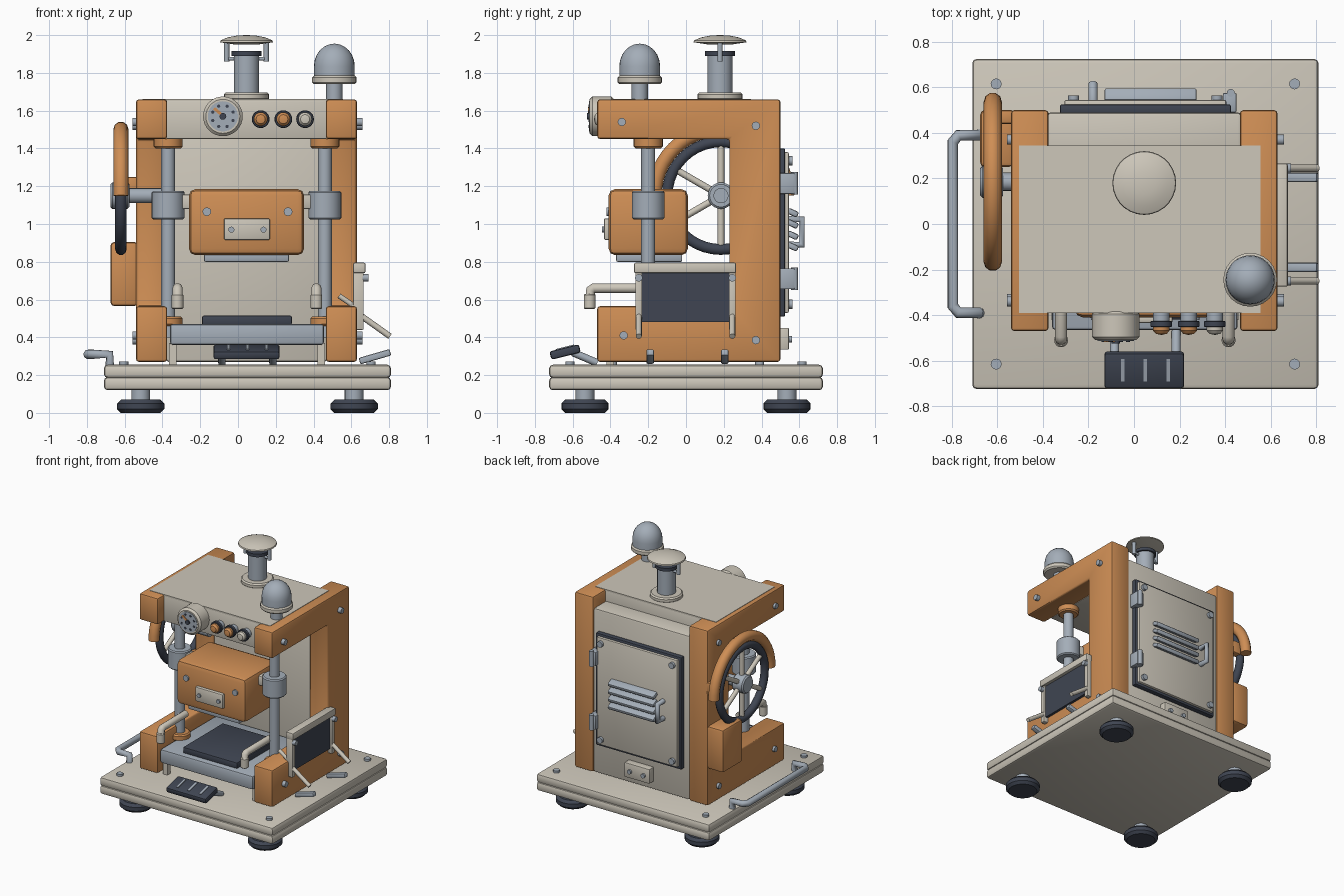
import bpy, bmesh
from math import radians, pi, sin, cos
from mathutils import Matrix, Vector

default_cube = bpy.data.objects.get("Cube")
if default_cube:
    bpy.data.objects.remove(default_cube, do_unlink=True)


def make_material(name, red, green, blue):
    material = bpy.data.materials.new(name)
    material.use_nodes = True
    colour = (red, green, blue, 1)
    material.diffuse_color = colour
    material.node_tree.nodes["Principled BSDF"].inputs["Base Color"].default_value = colour
    return material


cream = make_material("warm cream paint", .61, .57, .49)
orange = make_material("orange paint", .62, .27, .09)
dark = make_material("dark slate rubber", .05, .06, .085)
metal = make_material("blue grey steel", .37, .42, .48)


def finish(name, material, mesh_builder, matrix=None):
    """Turn a bmesh into a named object with smooth faces and sharp edges."""
    if matrix:
        mesh_builder.transform(matrix)
    bmesh.ops.recalc_face_normals(mesh_builder, faces=mesh_builder.faces[:])
    mesh = bpy.data.meshes.new(name)
    mesh_builder.to_mesh(mesh)
    mesh_builder.free()
    mesh.materials.append(material)
    mesh.shade_smooth()
    mesh.set_sharp_from_angle(angle=radians(35))
    part = bpy.data.objects.new(name, mesh)
    bpy.context.scene.collection.objects.link(part)
    return part


def round_edges(builder, width):
    if width:
        bmesh.ops.bevel(builder, geom=builder.edges[:], offset=width, segments=2,
                        profile=.5, affect="EDGES", clamp_overlap=True)


def box(name, material, xs, ys, zs, bevel=.0, tilt=None):
    """Box from axis ranges; tilt is (angle, axis) about its centre."""
    spans = (xs, ys, zs)
    centre = Vector([(low + high) / 2 for low, high in spans])
    builder = bmesh.new()
    bmesh.ops.create_cube(builder, size=1)
    bmesh.ops.scale(builder, vec=[high - low for low, high in spans], verts=builder.verts[:])
    round_edges(builder, bevel)
    matrix = Matrix.Translation(centre)
    if tilt:
        matrix = matrix @ Matrix.Rotation(radians(tilt[0]), 4, tilt[1])
    return finish(name, material, builder, matrix)


def lathe(name, material, place, profile, axis=(0, 0, 1), sides=24):
    """Spin (radius, height) points around an axis through place."""
    builder = bmesh.new()
    verts = [builder.verts.new((radius, 0, height)) for radius, height in profile]
    edges = [builder.edges.new(pair) for pair in zip(verts, verts[1:])]
    bmesh.ops.spin(builder, geom=verts + edges, axis=(0, 0, 1), cent=(0, 0, 0),
                   angle=2 * pi, steps=sides)
    bmesh.ops.remove_doubles(builder, verts=builder.verts[:], dist=.0001)
    turn = Vector(axis).to_track_quat("Z", "Y").to_matrix().to_4x4()
    return finish(name, material, builder, Matrix.Translation(place) @ turn)


def disc(name, material, place, radius, depth, axis=(0, 0, 1), bevel=.0, sides=24):
    """Capped cylinder standing on place, with rounded rims."""
    profile = [(0, 0), (radius - bevel, 0), (radius, bevel),
               (radius, depth - bevel), (radius - bevel, depth), (0, depth)]
    return lathe(name, material, place, profile, axis, sides)


def rod(name, material, start, end, radius, sides=12):
    along = Vector(end) - Vector(start)
    return disc(name, material, start, radius, along.length, along, 0, sides)


def pipe(name, material, points, radius, smooth=False):
    curve = bpy.data.curves.new(name, "CURVE")
    curve.dimensions = "3D"
    curve.bevel_depth = radius
    curve.bevel_resolution = 3
    curve.use_fill_caps = True
    spline = curve.splines.new("POLY")
    spline.points.add(len(points) - 1)
    for point, place in zip(spline.points, points):
        point.co = (*place, 1)
        spline.use_smooth = True
    curve.materials.append(material)
    part = bpy.data.objects.new(name, curve)
    bpy.context.scene.collection.objects.link(part)
    return part


middle = .05
front, back, left, right = (0, -1, 0), (0, 1, 0), (1, 0, 0), (-1, 0, 0)

# Base plate, feet and corner bolts
box("base_lower", cream, (-.71, .81), (-.725, .725), (.12, .19), .02)
box("base_upper", cream, (-.71, .81), (-.725, .725), (.185, .255), .02)
for sx in (-1, 1):
    for sy in (-1, 1):
        foot = (middle + sx * .565, sy * .535)
        disc("foot_pad", dark, (*foot, 0), .125, .07, bevel=.02)
        disc("foot_stem", metal, (*foot, .06), .05, .07)
        disc("base_bolt", metal, (middle + sx * .655, sy * .615, .25), .024, .022, sides=12)

# C-shaped side frames
profile = [(-.47, .27), (.5, .27), (.5, 1.66), (-.47, 1.66),
           (-.47, 1.45), (.23, 1.45), (.23, .565), (-.47, .565)]
for side, inner in ((-1, -.375), (1, .465)):
    builder = bmesh.new()
    face = builder.faces.new([builder.verts.new((inner, y, z)) for y, z in profile])
    grown = bmesh.ops.extrude_face_region(builder, geom=[face])["geom"]
    moved = [item for item in grown if isinstance(item, bmesh.types.BMVert)]
    bmesh.ops.translate(builder, verts=moved, vec=(side * .165, 0, 0))
    round_edges(builder, .015)
    finish("side_frame", orange, builder)
    for y, z in ((-.34, 1.54), (.37, 1.52), (-.33, .41), (.37, .385)):
        disc("frame_bolt", metal, (middle + side * .58, y, z), .022, .028, (side, 0, 0), sides=12)

# Rear body and head
box("rear_body", cream, (-.38, .47), (.24, .49), (.27, 1.57), .015)
box("head", cream, (-.38, .47), (-.39, .345), (1.45, 1.655), .008)
box("head_top_plate", cream, (-.505, .555), (-.39, .345), (1.65, 1.663))

# Guide posts with collars and sliding bushings
for x in (-.37, .46):
    rod("guide_post", metal, (x, -.2, .4), (x, -.2, 1.46), .037, 20)
    disc("upper_collar", orange, (x, -.2, 1.4), .077, .06, bevel=.01)
    disc("lower_collar", orange, (x, -.2, .46), .077, .05, bevel=.01)
    disc("sliding_bushing", metal, (x, -.2, 1.025), .087, .15, bevel=.008)
box("ram_crossbar", cream, (-.32, .41), (-.24, -.16), (1.08, 1.155), .008)

# Ram with its pressing plate and blank front plate
box("ram_block", orange, (-.26, .35), (-.41, .01), (.835, 1.185), .035)
box("pressing_plate", metal, (-.18, .27), (-.37, -.02), (.8, .85), .008)
box("ram_front_plate", cream, (-.075, .17), (-.435, -.4), (.915, 1.03), .01)
for side in (-1, 1):
    disc("plate_screw", metal, (middle + side * .085, -.43, .97), .016, .015, front, sides=12)
    disc("ram_screw", metal, (middle + side * .215, -.4, 1.065), .023, .022, front, sides=12)

# Bed, mat and bed legs
box("bed", metal, (-.36, .455), (-.465, .23), (.36, .47), .015)
box("bed_mat", dark, (-.19, .285), (-.42, .08), (.465, .515), .008)
for x in (-.345, .44):
    box("bed_leg", cream, (x - .02, x + .02), (-.42, -.38), (.25, .37))

# Elbow nozzles beside the bed
for x in (-.32, .415):
    pipe("nozzle_pipe", cream, [(x, -.2, .66), (x, -.49, .66), (x, -.505, .65), (x, -.51, .56)], .027)
    disc("nozzle_tip", cream, (x, -.51, .55), .031, .08, bevel=.006, sides=16)

# Foot pedal
box("pedal_pad", dark, (-.13, .22), (-.72, -.56), (.3, .345), .012, (14, "X"))
for offset in (-.1, 0, .1):
    x = middle + offset
    box("pedal_ridge", metal, (x - .008, x + .008), (-.69, -.59), (.335, .35), 0, (14, "X"))
for x in (-.085, .185):
    rod("pedal_arm", metal, (x, -.6, .32), (x, -.47, .265), .02)

# Gauge on the head front
disc("gauge_rim", cream, (-.08, -.38, 1.57), .105, .13, front, .015, 32)
disc("gauge_face", metal, (-.08, -.505, 1.57), .08, .009, front, 0, 32)
for step in range(8):
    angle = step * pi / 4 + pi / 8
    disc("gauge_mark", dark, (-.08 + .058 * cos(angle), -.51, 1.57 + .058 * sin(angle)),
         .009, .007, front, sides=8)
box("gauge_needle", orange, (-.135, -.07), (-.519, -.512), (1.584, 1.6), 0, (40, "Y"))
disc("gauge_hub", dark, (-.08, -.51, 1.57), .018, .014, front, sides=12)

# Push buttons
for x, colour in ((.12, orange), (.24, orange), (.355, cream)):
    disc("button_base", metal, (x, -.38, 1.555), .036, .05, front)
    disc("button_ring", dark, (x, -.425, 1.555), .047, .028, front, .004)
    lathe("button_cap", colour, (x, -.45, 1.555),
          [(.036, 0), (.036, .018), (.024, .032), (0, .037)], front)

# Signal lamp
disc("lamp_stem", metal, (.51, -.245, 1.65), .043, .1)
disc("lamp_flange", cream, (.51, -.245, 1.74), .118, .045, bevel=.01)
dome = [(.108, 0), (.108, .05)] + [(.108 * cos(radians(a)), .05 + .12 * sin(radians(a)))
                                  for a in range(15, 91, 15)]
lathe("lamp_dome", metal, (.51, -.245, 1.785), dome, sides=28)

# Exhaust stack with rain cap
stack = Vector((.045, .18, 1.655))
disc("stack_flange", cream, stack, .12, .04, bevel=.01)
disc("stack_pipe", metal, stack, .067, .25)
disc("stack_collar", dark, stack + Vector((0, 0, .235)), .08, .025)
lathe("stack_cap", cream, stack + Vector((0, 0, .295)),
      [(0, 0), (.06, 0), (.14, .012), (.137, .022), (.1, .038), (.05, .048), (0, .05)], sides=28)
for side in (-1, 1):
    rod("cap_leg", metal, stack + Vector((side * .105, 0, .205)), stack + Vector((side * .105, 0, .31)), .014)
    rod("cap_bracket", metal, stack + Vector((side * .105, 0, .22)), stack + Vector((side * .06, 0, .22)), .01)

# Handwheel, spokes and hub
hub = Vector((-.62, .185, 1.15))


def wheel_point(angle, radius):
    return hub + Vector((0, radius * cos(angle), radius * sin(angle)))


ring = pipe("wheel_rim", dark, [wheel_point(i * pi / 20, .285) for i in range(40)], .03)
ring.data.splines[0].use_cyclic_u = True
for step in range(6):
    rod("wheel_spoke", cream, hub, wheel_point(pi / 6 + step * pi / 3, .28), .018)
disc("wheel_hub", metal, hub + Vector((-.055, 0, 0)), .07, .1, left, .01)
rod("wheel_axle", metal, hub, hub + Vector((.25, 0, 0)), .04, 16)

# Wheel guard and drive box
pipe("wheel_guard", orange, [wheel_point(i * pi / 24, .352) for i in range(25)], .04)
box("guard_mount", orange, (-.62, -.53), (.44, .5), (1.15, 1.25), .01)
box("drive_box", orange, (-.675, -.53), (.25, .5), (.565, .905), .02)

# Carrying handle at the side
pipe("carry_handle", metal, [(-.68, .39, .23), (-.68, .39, .31), (-.77, .39, .31), (-.795, .36, .31),
     (-.795, -.36, .31), (-.77, -.39, .31), (-.68, -.39, .31), (-.68, -.39, .23)], .025)

# Hinged side shield with struts and latches
box("shield_panel", dark, (.62, .65), (-.235, .235), (.48, .75))
box("shield_top_bar", cream, (.61, .675), (-.275, .265), (.74, .795), .008)
for y in (-.25, .245):
    box("shield_leg", cream, (.61, .665), (y - .018, y + .018), (.44, .76), .005)
    rod("shield_outer_strut", cream, (.65, y, .515), (.805, y, .405), .016)
    rod("shield_inner_strut", cream, (.535, y, .62), (.63, y, .555), .014)
    disc("shield_pivot", metal, (.66, y, .715), .02, .03, left, sides=12)
for y in (-.19, .205):
    box("side_latch", metal, (.64, .81), (y - .02, y + .02), (.28, .315), .008, (-16, "Y"))

# Rear door with frame, screws, hinges, louvres and handle
box("door_gasket", dark, (-.325, .425), (.48, .525), (.51, 1.4), .008)
box("door_panel", cream, (-.305, .405), (.5, .545), (.53, 1.38), .008)
for x in (-.265, .365):
    for z in (.575, 1.335):
        disc("door_screw", metal, (x, .54, z), .024, .025, back, sides=12)
for z in (.71, 1.215):
    box("hinge_leaf", metal, (.39, .45), (.49, .575), (z - .055, z + .055), .006)
    rod("hinge_pin", metal, (.425, .575, z - .06), (.425, .575, z + .06), .018)
for step in range(4):
    z = .88 + step * .06
    box("louvre", metal, (-.13, .275), (.535, .595), (z - .016, z + .016), .01, (-25, "X"))
pipe("door_handle", metal, [(-.18, .54, .89), (-.18, .615, .89), (-.18, .615, 1.025), (-.18, .54, 1.025)], .02)

# Small blank plate below the door
box("rear_plate", cream, (-.06, .16), (.48, .545), (.335, .45), .006)
for x in (-.01, .11):
    disc("rear_plate_screw", metal, (x, .54, .39), .017, .02, back, sides=12)
